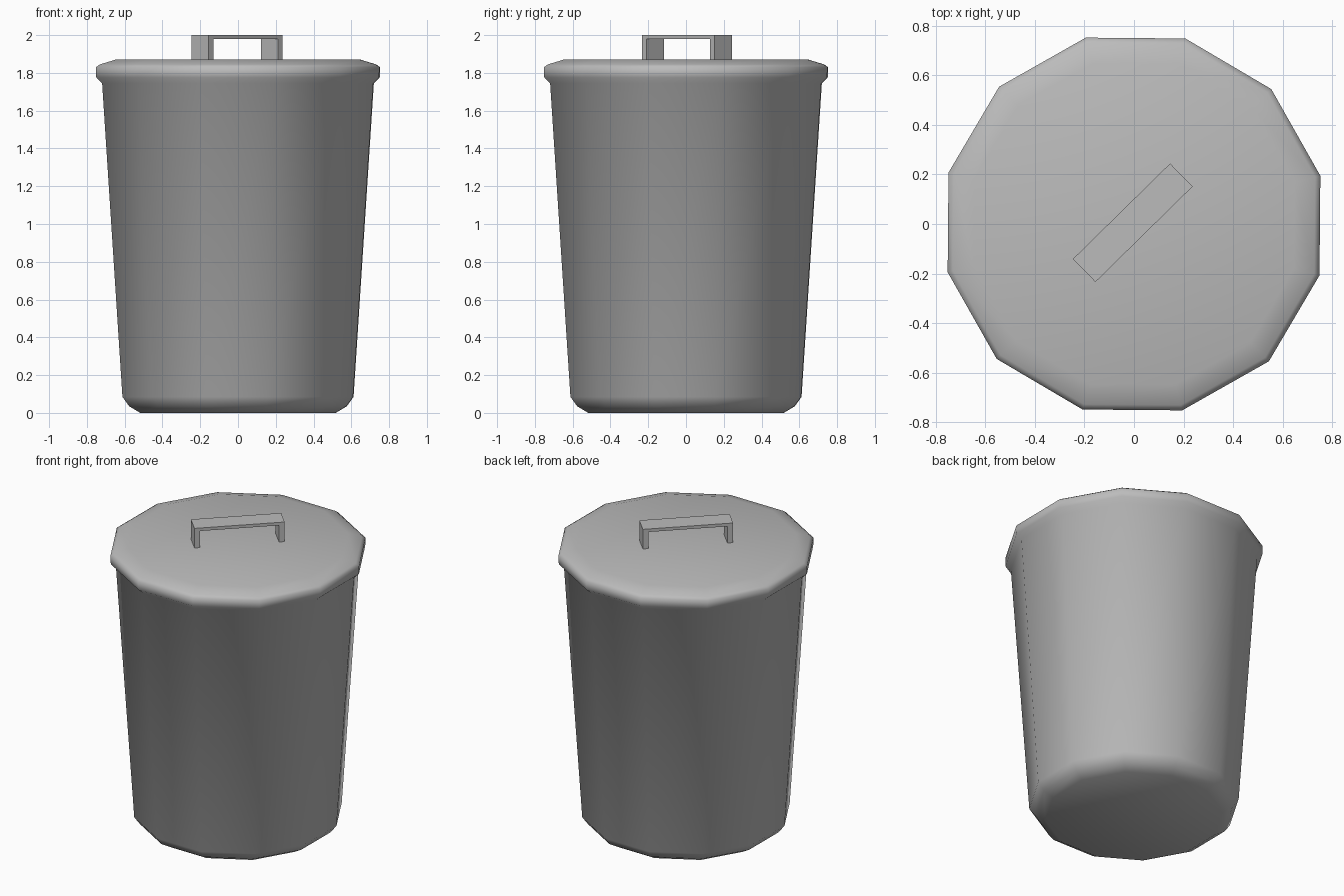
import bpy
import bmesh
import math
from mathutils import Matrix

cube = bpy.data.objects.get("Cube")
if cube:
    bpy.data.objects.remove(cube, do_unlink=True)

grey = bpy.data.materials.new("grey metal")
grey.use_nodes = True
colour = (0.5, 0.5, 0.5, 1)
grey.diffuse_color = colour
grey.node_tree.nodes["Principled BSDF"].inputs["Base Color"].default_value = colour

SIDES = 12
TURN = math.radians(14.5)


def make_object(name, bm, smooth):
    bmesh.ops.recalc_face_normals(bm, faces=bm.faces)
    for face in bm.faces:
        face.smooth = smooth
    mesh = bpy.data.meshes.new(name)
    bm.to_mesh(mesh)
    bm.free()
    mesh.materials.append(grey)
    obj = bpy.data.objects.new(name, mesh)
    bpy.context.collection.objects.link(obj)
    return obj


def lathe(name, profile):
    """Capped twelve-sided solid from (radius, height) pairs."""
    bm = bmesh.new()
    rings = []
    for radius, z in profile:
        angles = [TURN + math.tau * i / SIDES for i in range(SIDES)]
        rings.append([bm.verts.new((radius * math.cos(a), radius * math.sin(a), z))
                      for a in angles])
    for low, high in zip(rings, rings[1:]):
        for i in range(SIDES):
            j = (i + 1) % SIDES
            bm.faces.new((low[i], low[j], high[j], high[i]))
    bm.faces.new(rings[0][::-1])
    bm.faces.new(rings[-1])
    return make_object(name, bm, True)


# Tapered bin with chamfered foot, flared rim and lid in one skin
lathe("bin_and_lid", [(0.535, 0), (0.595, 0.035), (0.632, 0.085),
                      (0.743, 1.745), (0.775, 1.775), (0.777, 1.83),
                      (0.755, 1.845), (0.67, 1.87)])

# Bracket handle: arch outline extruded across its width, set diagonally
L, W, T = 0.275, 0.065, 0.035
FOOT, TOP, UNDER = 1.865, 2.0, 1.98
outline = [(-L, FOOT), (-L, TOP), (L, TOP), (L, FOOT),
           (L - T, FOOT), (L - T, UNDER), (T - L, UNDER), (T - L, FOOT)]
bm = bmesh.new()
face = bm.faces.new([bm.verts.new((x, -W, z)) for x, z in outline])
result = bmesh.ops.extrude_face_region(bm, geom=[face])
moved = [v for v in result["geom"] if isinstance(v, bmesh.types.BMVert)]
bmesh.ops.translate(bm, verts=moved, vec=(0, 2 * W, 0))
bm.transform(Matrix.Translation((-0.005, 0.005, 0)) @ Matrix.Rotation(math.radians(44.5), 4, "Z"))
make_object("lid_handle", bm, False)
